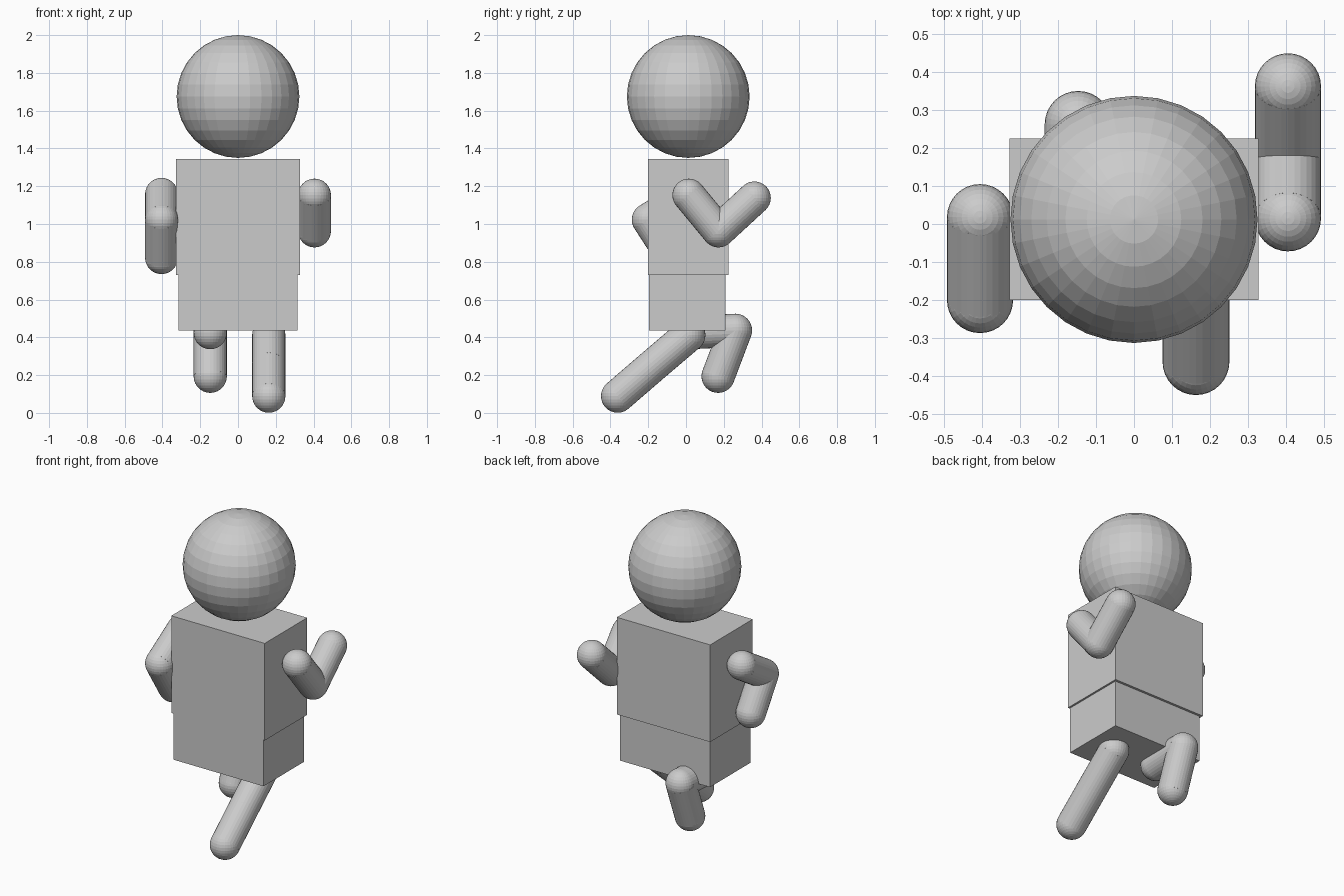
import bpy
from mathutils import Vector

if "Cube" in bpy.data.objects:
    bpy.data.objects.remove(bpy.data.objects["Cube"])

grey = bpy.data.materials.new("plain_grey")
grey.diffuse_color = (0.6, 0.6, 0.6, 1)
grey.use_nodes = True
grey.node_tree.nodes["Principled BSDF"].inputs["Base Color"].default_value = grey.diffuse_color


def finish(name):
    ob = bpy.context.object
    ob.name = name
    ob.data.materials.append(grey)
    return ob


def ball(name, centre, radius):
    bpy.ops.mesh.primitive_uv_sphere_add(segments=32, ring_count=16, radius=radius, location=centre)
    return finish(name)


def box(name, low, high):
    low, high = Vector(low), Vector(high)
    bpy.ops.mesh.primitive_cube_add(size=1, location=(low + high) / 2)
    ob = finish(name)
    ob.scale = high - low
    return ob


def rod(name, a, b, radius):
    a, b = Vector(a), Vector(b)
    bpy.ops.mesh.primitive_cylinder_add(vertices=32, radius=radius, depth=(b - a).length,
                                        location=(a + b) / 2)
    ob = finish(name)
    ob.rotation_euler = (b - a).to_track_quat('Z', 'Y').to_euler()
    return ob


def limb(name, parts, joints, x, joint_yz, radius):
    """Two rods with a ball at each of the three joints."""
    pts = [(x, y, z) for y, z in joint_yz]
    for joint, p in zip(joints, pts):
        ball(f"{name}_{joint}", p, radius)
    for part, a, b in zip(parts, pts, pts[1:]):
        rod(f"{name}_{part}", a, b, radius)


# Head and body
ball("head", (0, 0.012, 1.675), 0.325)
box("torso", (-0.327, -0.2, 0.73), (0.327, 0.225, 1.345))
box("pelvis", (-0.315, -0.195, 0.435), (0.315, 0.21, 0.73))

# Arms, bent in mid stride
arm = (("upper_arm", "forearm"), ("shoulder", "elbow", "hand"))
limb("left", *arm, 0.405, [(0.015, 1.153), (0.172, 0.963), (0.362, 1.138)], 0.087)
limb("right", *arm, -0.405, [(0.018, 1.157), (-0.2, 1.023), (-0.07, 0.822)], 0.087)

# Legs, one reaching forward and one kicked back
leg = (("thigh", "shin"), ("hip", "knee", "foot"))
limb("left", *leg, 0.163, [(0.015, 0.412), (-0.173, 0.252), (-0.362, 0.089)], 0.088)
limb("right", *leg, -0.147, [(0.02, 0.425), (0.262, 0.437), (0.17, 0.194)], 0.088)
